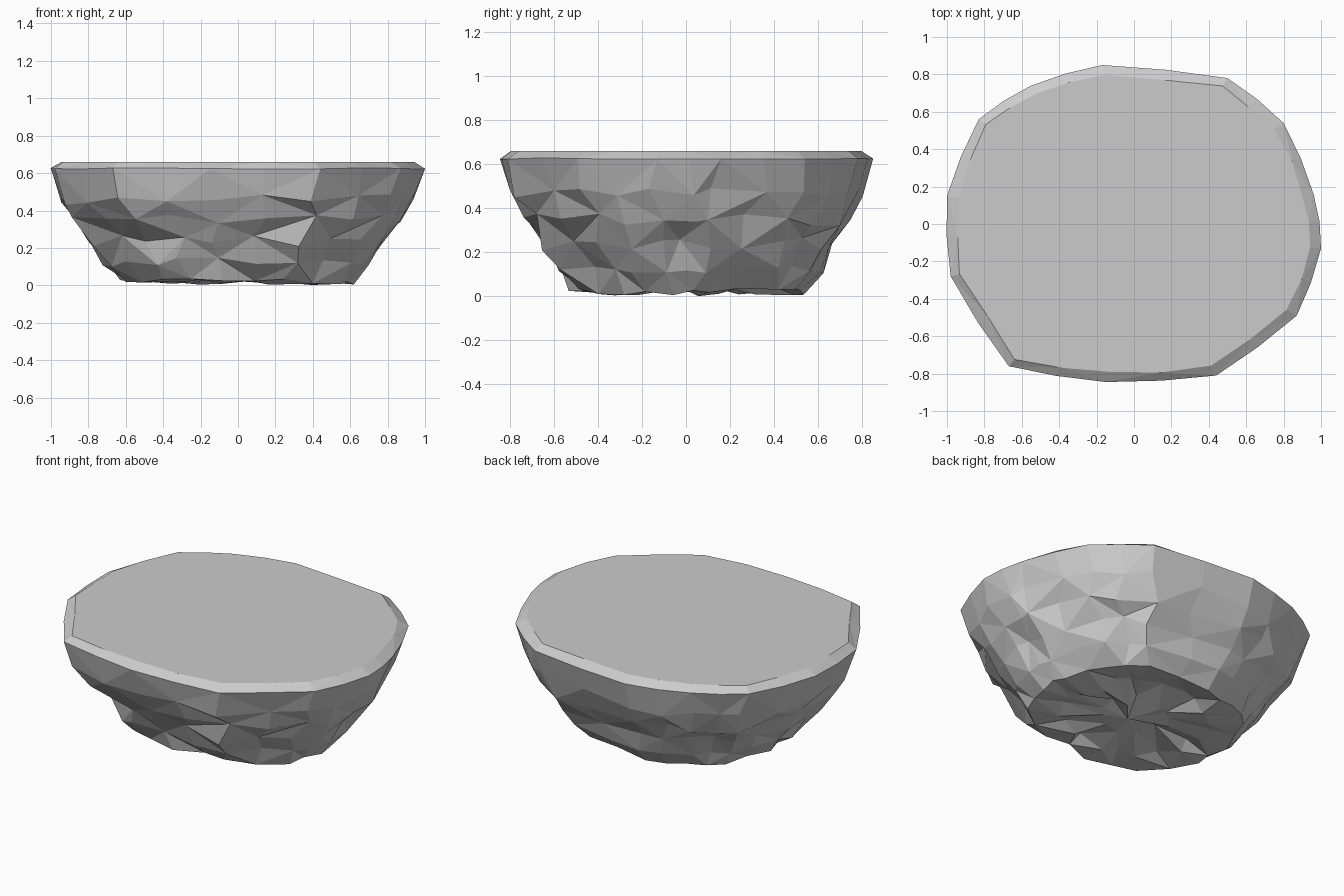
import bpy, bmesh, math, random

if "Cube" in bpy.data.objects:
    bpy.data.objects.remove(bpy.data.objects["Cube"])

random.seed(11)

# Faceted outline of the rim, seen from above
rim = [(1.0, -.13), (.96, .16), (.80, .54), (.50, .78), (-.17, .85), (-.55, .74),
       (-.83, .56), (-1.0, .15), (-.98, -.28), (-.67, -.76), (-.15, -.845),
       (.44, -.81), (.87, -.49)]

# Outline with edge midpoints, giving finer facets lower down
outline = []
for i, (x, y) in enumerate(rim):
    nx, ny = rim[(i + 1) % len(rim)]
    mx, my = (x + nx) / 2, (y + ny) / 2
    outline += [(x, y), (mx * 1.012, my * 1.012)]
N = len(outline)

# Hollows in the rock wall: x, y direction, height, depth
dents = [(-.55, -.6, .22, .07), (-.2, -.8, .33, .05), (.15, -.8, .22, .03),
         (.05, -.75, .04, .06), (-.6, .5, .2, .04), (.55, -.5, .12, .03)]


def dent(x, y, z):
    a = math.atan2(y, x)
    total = 0
    for dx, dy, dz, depth in dents:
        da = math.remainder(a - math.atan2(dy, dx), math.tau)
        total += depth * math.exp(-(da / .2) ** 2 - ((z - dz) / .1) ** 2)
    return total


bm = bmesh.new()


def ring(z, scale, jitter=0, zjitter=0, shift=0, step=1):
    verts = []
    for x, y in outline[::step]:
        s = scale + random.uniform(-jitter, jitter * .7)
        h = max(.005, z + random.uniform(-zjitter, zjitter))
        if z < .6 and scale > .5:
            s -= dent(x, y, h)
        a = random.uniform(-shift, shift)
        verts.append(bm.verts.new((x * s - y * s * a, y * s + x * s * a, h)))
    return verts


def bridge(a, b, k):
    for i in range(len(a)):
        j = (i + 1) % len(a)
        if (i + k) % 2:
            bm.faces.new((a[i], b[i], b[j]))
            bm.faces.new((a[i], b[j], a[j]))
        else:
            bm.faces.new((a[i], b[i], a[j]))
            bm.faces.new((a[j], b[i], b[j]))


# Flat top, bevelled rim, craggy wall and rough underside
rings = [ring(.66, .945, .012), ring(.625, 1.0, 0, .003),
         ring(.46, .945, .015, .03, .05), ring(.35, .88, .025, .03, .06),
         ring(.24, .785, .03, .03, .06), ring(.13, .715, .03, .025, .06),
         ring(.03, .62, .03, .015, .05), ring(.045, .43, .04, .035, .05)]
bm.faces.new(rings[0])
for k, (a, b) in enumerate(zip(rings, rings[1:])):
    bridge(a, b, k)

# Coarser crags in the middle of the underside
outer = rings[-1]
inner = ring(.05, .21, .04, .035, .1, 2)
M = len(inner)
for i in range(M):
    j = (i + 1) % M
    bm.faces.new((outer[2 * i], outer[2 * i + 1], inner[i]))
    bm.faces.new((outer[2 * i + 1], inner[j], inner[i]))
    bm.faces.new((outer[2 * i + 1], outer[2 * j], inner[j]))
centre = bm.verts.new((.03, -.02, .03))
for i in range(M):
    bm.faces.new((inner[i], centre, inner[(i + 1) % M]))

# Keep the lowest crag on the ground
low = min(v.co.z for v in bm.verts)
for v in bm.verts:
    if v.co.z < .3:
        v.co.z -= low * (1 - v.co.z / .3)
bmesh.ops.recalc_face_normals(bm, faces=bm.faces)

mesh = bpy.data.meshes.new("rock_platform")
bm.to_mesh(mesh)
bm.free()
rock = bpy.data.objects.new("rock_platform", mesh)
bpy.context.collection.objects.link(rock)
